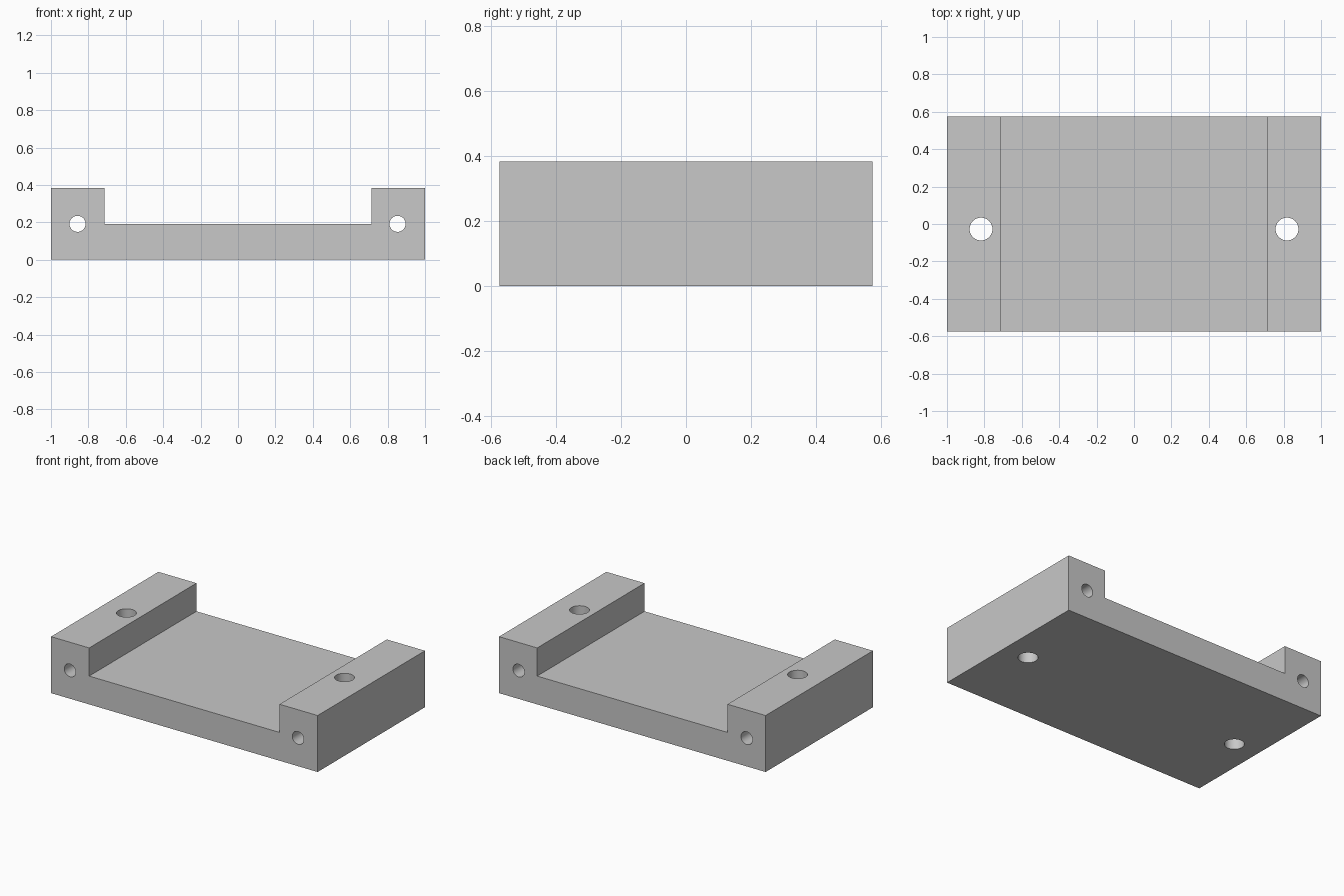
import bpy
import bmesh
from math import pi, radians

cube = bpy.data.objects.get("Cube")
if cube:
    bpy.data.objects.remove(cube, do_unlink=True)

HALF_LENGTH, HALF_DEPTH = 1.0, 0.575
HEIGHT, FLOOR, WALL_X = 0.383, 0.192, 0.714

# Plain grey material
grey = bpy.data.materials.new("grey")
grey.use_nodes = True
colour = (0.58, 0.58, 0.58, 1)
grey.diffuse_color = colour
grey.node_tree.nodes["Principled BSDF"].inputs["Base Color"].default_value = colour


def add_object(name, bm):
    bmesh.ops.recalc_face_normals(bm, faces=bm.faces)
    mesh = bpy.data.meshes.new(name)
    bm.to_mesh(mesh)
    bm.free()
    mesh.materials.append(grey)
    obj = bpy.data.objects.new(name, mesh)
    bpy.context.collection.objects.link(obj)
    return obj


def drill(target, name, radius, location, rotation=(0, 0, 0)):
    bpy.ops.mesh.primitive_cylinder_add(
        vertices=48, radius=radius, depth=2, location=location, rotation=rotation)
    cutter = bpy.context.object
    cutter.name = name
    cutter.data.materials.append(grey)
    cutter.hide_render = True
    cut = target.modifiers.new(name, 'BOOLEAN')
    cut.operation = 'DIFFERENCE'
    cut.solver = 'EXACT'
    cut.object = cutter
    return cutter


# Channel-shaped bracket: U profile extruded along the depth
half = [(HALF_LENGTH, 0), (HALF_LENGTH, HEIGHT), (WALL_X, HEIGHT), (WALL_X, FLOOR)]
profile = half + [(-x, z) for x, z in reversed(half)]
bm = bmesh.new()
face = bm.faces.new([bm.verts.new((x, -HALF_DEPTH, z)) for x, z in profile])
extruded = bmesh.ops.extrude_face_region(bm, geom=[face], use_keep_orig=True)
moved = [v for v in extruded["geom"] if isinstance(v, bmesh.types.BMVert)]
bmesh.ops.translate(bm, verts=moved, vec=(0, 2 * HALF_DEPTH, 0))
bracket = add_object("bracket", bm)

# Vertical mounting holes and lengthwise rail holes
cutters = []
for side, x_vertical, x_rail in (("right", -0.818, -0.858), ("left", 0.818, 0.853)):
    cutters.append(drill(bracket, side + "_mounting_hole", 0.061, (x_vertical, -0.027, 0.2)))
    cutters.append(drill(bracket, side + "_rail_hole", 0.043, (x_rail, 0, 0.192), (pi / 2, 0, 0)))

# Apply the cuts, then remove the cutters
bpy.ops.object.select_all(action='DESELECT')
bracket.select_set(True)
bpy.context.view_layer.objects.active = bracket
for name in [m.name for m in bracket.modifiers]:
    bpy.ops.object.modifier_apply(modifier=name)
for cutter in cutters:
    bpy.data.objects.remove(cutter, do_unlink=True)
bpy.ops.object.shade_smooth_by_angle(angle=radians(30))
